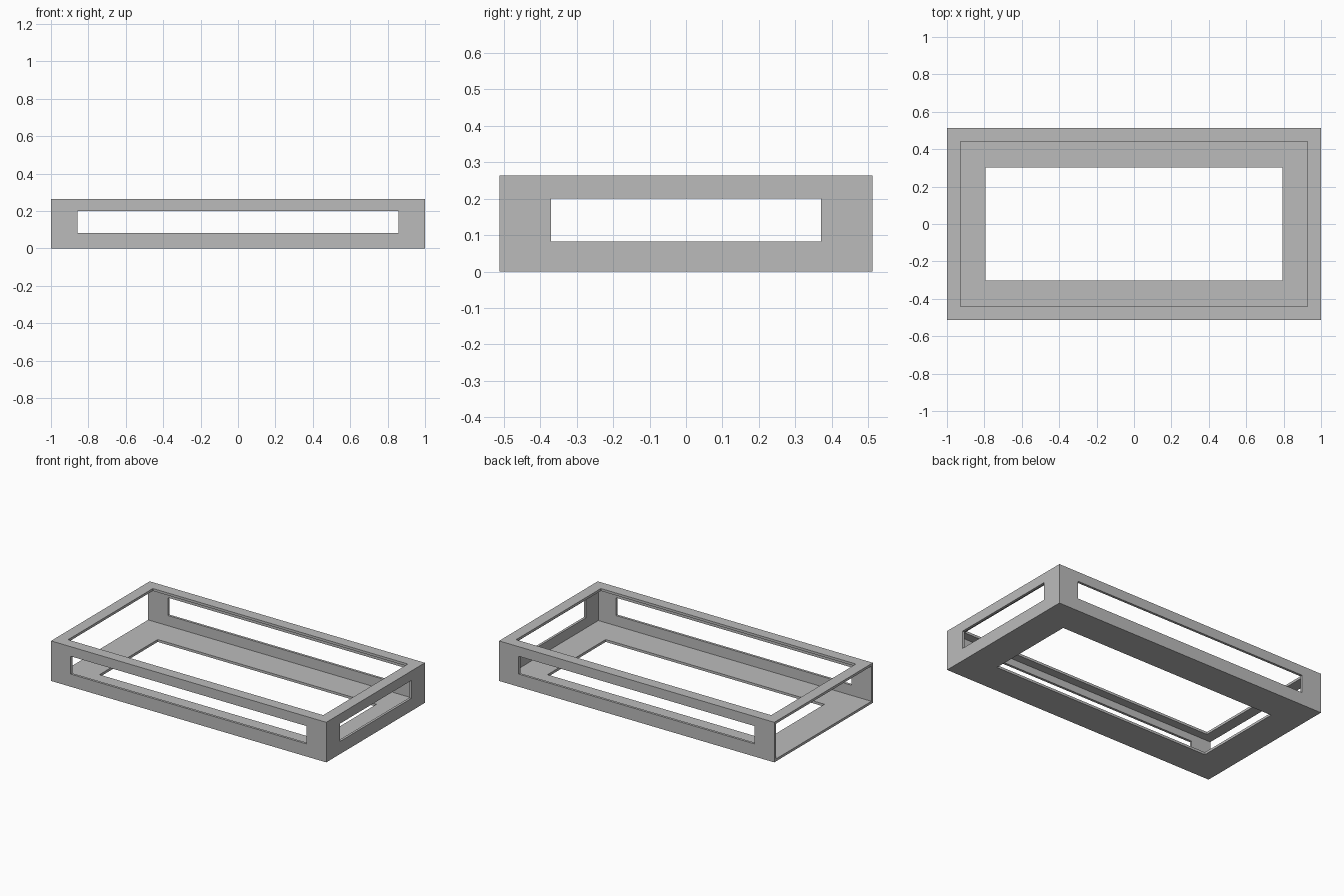
import bpy

if "Cube" in bpy.data.objects:
    bpy.data.objects.remove(bpy.data.objects["Cube"], do_unlink=True)

HX, HY, H = 1.0, 0.512, 0.263   # half length, half width, height
T = 0.016                       # sheet thickness
Z0, Z1 = 0.083, 0.2             # window sill and head

grey = bpy.data.materials.new("plain grey")
grey.use_nodes = True
colour = (0.5, 0.5, 0.5, 1)
grey.diffuse_color = colour
grey.node_tree.nodes["Principled BSDF"].inputs["Base Color"].default_value = colour


def box(name, lo, hi):
    """Axis-aligned box between two corners."""
    bpy.ops.mesh.primitive_cube_add(size=1)
    ob = bpy.context.object
    ob.name = name
    for v in ob.data.vertices:
        v.co = [b if c > 0 else a for a, b, c in zip(lo, hi, v.co)]
    ob.data.materials.append(grey)
    return ob


def cut(target, name, lo, hi):
    """Cut a box out of the target and discard the cutter."""
    cutter = box(name, lo, hi)
    cutter.hide_render = True
    mod = target.modifiers.new(name, "BOOLEAN")
    mod.operation = "DIFFERENCE"
    mod.solver = "EXACT"
    mod.object = cutter
    bpy.context.view_layer.objects.active = target
    bpy.ops.object.modifier_apply(modifier=name)
    bpy.data.objects.remove(cutter, do_unlink=True)


# Thin-walled tray shell
tray = box("tray_frame", (-HX, -HY, 0), (HX, HY, H))

# Hollow inside, running out through the open right end
cut(tray, "cavity", (-HX - 0.1, -HY + T, T), (HX - T, HY - T, H - T))

# Openings in the top rim and the floor
cut(tray, "top_opening", (-0.927, -0.44, H / 2), (0.927, 0.44, H + 0.1))
cut(tray, "floor_opening", (-0.795, -0.302, -0.1), (0.795, 0.302, H / 2))

# Windows through the front and back walls, and the left end wall
cut(tray, "long_windows", (-0.857, -HY - 0.1, Z0), (0.857, HY + 0.1, Z1))
cut(tray, "end_window", (0.5, -0.37, Z0), (HX + 0.1, 0.37, Z1))
